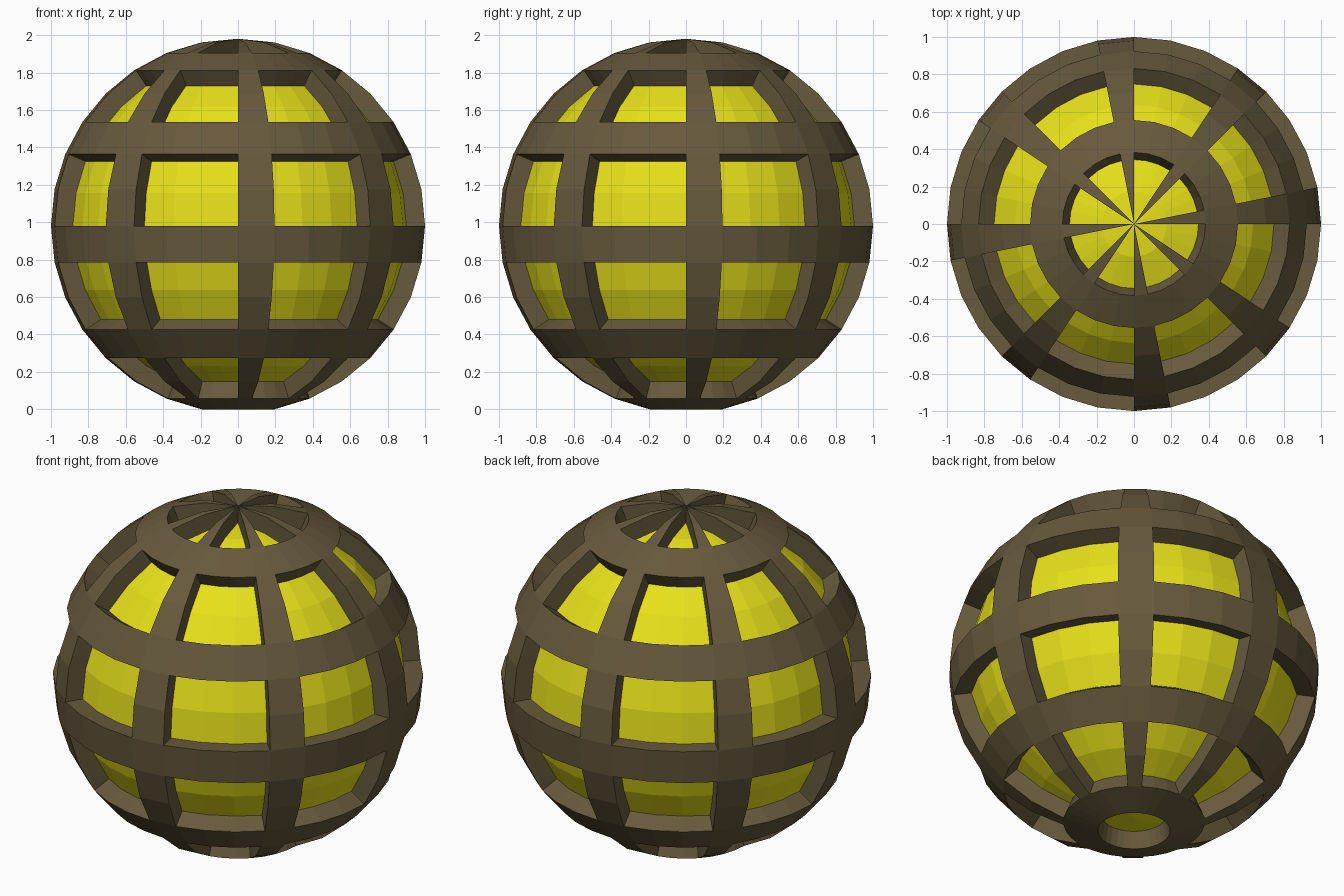
import bpy, bmesh, math
from mathutils import Vector

if "Cube" in bpy.data.objects:
    bpy.data.objects.remove(bpy.data.objects["Cube"])

STEP = math.radians(11.25)            # 32 segments x 16 rings
CENTRE_Z = math.cos(STEP)             # open bottom ring rests on z = 0
INNER = 0.9


def material(name, rgb):
    m = bpy.data.materials.new(name)
    m.diffuse_color = (*rgb, 1)
    m.use_nodes = True
    m.node_tree.nodes["Principled BSDF"].inputs["Base Color"].default_value = m.diffuse_color
    return m


def add_object(name, bm, mat):
    me = bpy.data.meshes.new(name)
    bm.to_mesh(me)
    bm.free()
    me.materials.append(mat)
    ob = bpy.data.objects.new(name, me)
    ob.location.z = CENTRE_Z
    bpy.context.collection.objects.link(ob)
    return ob


def sphere(radius):
    bm = bmesh.new()
    bmesh.ops.create_uvsphere(bm, u_segments=32, v_segments=16, radius=radius)
    return bm


def is_frame(face):
    # eight one-segment ribs and every third ring; bottom cap is open
    c = face.calc_center_median()
    ring = int(math.acos(c.normalized().z) / STEP)
    seg = int((math.atan2(c.y, c.x) % math.tau) / STEP)
    return ring < 15 and (seg % 4 == 0 or ring % 3 == 2)


# outer lattice: cut the windows, then give it a radial thickness
bm = sphere(1)
bmesh.ops.delete(bm, geom=[f for f in bm.faces if not is_frame(f)], context='FACES')
outer_faces = list(bm.faces)
rims = [e.link_loops[0] for e in bm.edges if e.is_boundary]
rims = [(l.vert, l.link_loop_next.vert) for l in rims]
inner = {v: bm.verts.new(v.co * INNER) for v in list(bm.verts)}
for f in outer_faces:
    bm.faces.new([inner[v] for v in reversed(f.verts)])
for a, b in rims:
    bm.faces.new((b, a, inner[a], inner[b]))
add_object("lattice_shell", bm, material("dark_brown", (0.135, 0.10, 0.046)))

# glowing core behind the windows
add_object("core", sphere(INNER), material("yellow", (0.8, 0.75, 0.01)))
